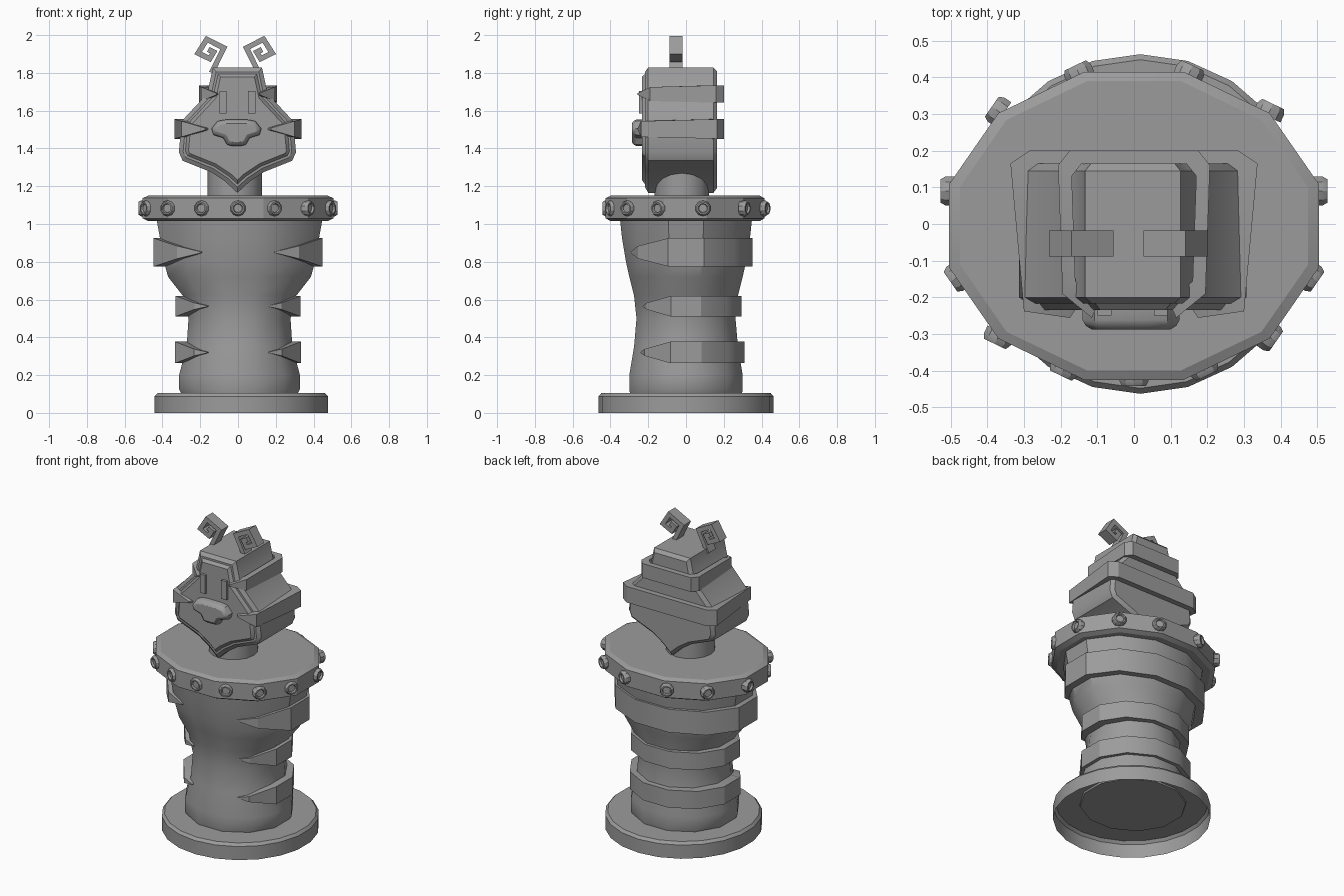
import bpy, bmesh, math
from mathutils import Vector

if "Cube" in bpy.data.objects:
    bpy.data.objects.remove(bpy.data.objects["Cube"])

stone = bpy.data.materials.new("grey stone")
stone.use_nodes = True
GREY = (0.33, 0.33, 0.33, 1)
stone.diffuse_color = GREY
stone.node_tree.nodes["Principled BSDF"].inputs["Base Color"].default_value = GREY


def loft(name, rings, caps=(True, True), angle=31):
    """Skin a row of closed rings and shade by angle."""
    bm = bmesh.new()
    rows = [[bm.verts.new(p) for p in ring] for ring in rings]
    n = len(rows[0])
    for a, b in zip(rows, rows[1:]):
        for i in range(n):
            j = (i + 1) % n
            bm.faces.new((a[i], a[j], b[j], b[i]))
    for row, cap in ((rows[0], caps[0]), (rows[-1], caps[1])):
        if cap:
            bm.faces.new(row)
    bmesh.ops.recalc_face_normals(bm, faces=bm.faces)
    if not all(caps) and bm.faces[:][0].normal.dot(bm.faces[:][0].calc_center_median()) < 0:
        bmesh.ops.reverse_faces(bm, faces=bm.faces)
    mesh = bpy.data.meshes.new(name)
    bm.to_mesh(mesh)
    bm.free()
    mesh.materials.append(stone)
    ob = bpy.data.objects.new(name, mesh)
    bpy.context.collection.objects.link(ob)
    bpy.ops.object.select_all(action="DESELECT")
    bpy.context.view_layer.objects.active = ob
    ob.select_set(True)
    bpy.ops.object.shade_smooth_by_angle(angle=math.radians(angle))
    return ob


def oval(t, rx, ry, z, cx=0.0, cy=0.0):
    """Point on an oval; t in degrees, counted from the front."""
    t = math.radians(t)
    return Vector((cx + rx * math.sin(t), cy - ry * math.cos(t), z))


def ring(n, rx, ry, z, start=0.0, cx=0.0, cy=0.0):
    return [oval(start + 360 * i / n, rx, ry, z, cx, cy) for i in range(n)]


def offset(pts, d, closed=True):
    """Mitred offset of an x-z outline."""
    out, n = [], len(pts)
    for i in range(n):
        p = Vector(pts[i])
        a = Vector(pts[i - 1]) if closed or i > 0 else None
        b = Vector(pts[(i + 1) % n]) if closed or i < n - 1 else None
        dirs = [v.normalized() for v in ((p - a) if a else None, (b - p) if b else None) if v]
        normals = [Vector((v.y, -v.x)) for v in dirs]
        m = sum(normals, Vector((0, 0))).normalized()
        out.append(p + m * d / max(0.4, m.dot(normals[0])))
    return out


def plate(name, outline, steps, cx=0.0):
    """Stack insets of an x-z outline along y; steps are (y, inset)."""
    return loft(name, [[(p.x + cx, y, p.y) for p in offset(outline, inset)] for y, inset in steps])


def mirrored(half):
    """Close a half outline listed from top to bottom on +x."""
    return half + [(-x, z) for x, z in reversed(half) if x > 0]


def strap(name, path, inner=0.82):
    """Wrap-around band; path holds (x, y, z_low, z_high)."""
    rings = []
    for x, y, lo, hi in path:
        rings.append([(x, y, lo), (x, y, hi), (x * inner, y * inner, hi), (x * inner, y * inner, lo)])
    return loft(name, rings)


# Round foot, open underneath
loft("foot", [ring(22, r, r, z, cx=0.017) for r, z in
              ((0.463, 0), (0.463, 0.088), (0.448, 0.105))], caps=(False, True))

# Twelve-sided waisted body
BODY = [(0.095, 0.305, 0.295), (0.125, 0.32, 0.3), (0.2, 0.32, 0.3), (0.35, 0.28, 0.275),
        (0.5, 0.27, 0.262), (0.62, 0.3, 0.275), (0.72, 0.378, 0.3), (0.8, 0.4, 0.318),
        (0.92, 0.42, 0.338), (1.03, 0.44, 0.35)]
FLAT = math.cos(math.radians(15))
loft("body", [ring(12, rx / FLAT, ry / FLAT, z, 15, 0.008) for z, rx, ry in BODY])


def body_size(z):
    for (z0, a0, b0), (z1, a1, b1) in zip(BODY, BODY[1:]):
        if z <= z1:
            f = (z - z0) / (z1 - z0)
            return a0 + (a1 - a0) * f, b0 + (b1 - b0) * f


def facet_point(t, rx, ry, z):
    """Point on the twelve-sided section at angle t."""
    k = math.floor((t - 15) / 30)
    a, b = (oval(15 + 30 * (k + i), rx / FLAT, ry / FLAT, z) for i in (0, 1))
    return a.lerp(b, (t - 15) / 30 - k)


# Wrapping straps with pointed front ends
for name, z, half, tip, gx, gy in (("upper_body_strap", 0.85, 0.075, 28, 0.038, 0.025),
                                   ("middle_body_strap", 0.565, 0.055, 33, 0.045, 0.025),
                                   ("lower_body_strap", 0.32, 0.057, 33, 0.045, 0.03)):
    rx, ry = body_size(z)
    path = []
    for t in [tip] + list(range(45, 316, 30)) + [360 - tip]:
        front = min(t, 360 - t)
        grow = min(1, (front - tip) / 30 + 0.25)
        h = half * max(0.04, min(1, (front - tip) / 38))
        p = facet_point(t, rx + gx * grow, ry + gy * grow, z)
        path.append((p.x, p.y, z - h, z + h))
    strap(name, path)

# Collar slab
RX, RY = 0.505, 0.42
loft("collar", [ring(12, RX * s / FLAT, RY * s / FLAT, z, 15, 0, -0.005) for z, s in
                ((1.015, 0.94), (1.03, 1), (1.137, 1), (1.15, 0.94))], angle=20)

# Studs round the collar
for i, t in enumerate([0, 22, 45, 70, 102, 135, 163]):
    for side in ((1, -1) if t else (1,)):
        p = facet_point(side * t, RX, RY, 1.083)
        k = math.floor((side * t - 15) / 30)
        a, b = (oval(15 + 30 * (k + j), RX, RY, 0) for j in (0, 1))
        along = (b - a).normalized()
        out = Vector((along.y, -along.x, 0))
        rings = []
        for r, d in ((0.042, -0.015), (0.042, 0.008), (0.034, 0.022), (0.026, 0.022), (0.022, 0.01)):
            rings.append([p + out * d + along * v.x + Vector((0, 0, v.y))
                          for v in ring(10, r, r, 0)])
        loft(f"stud_{i}_{'left' if side > 0 else 'right'}", rings)

# Neck
loft("neck", [ring(16, 0.145, 0.145, z, 0, -0.017, -0.022) for z in (1.12, 1.36)])

# Head: deep shield shape with stepped front
head = mirrored([(0.13, 1.828), (0.16, 1.69), (0.295, 1.545), (0.31, 1.38), (0.29, 1.335),
                 (0.14, 1.275), (0.065, 1.225), (0, 1.165)])
plate("head", head, ((0.165, 0.02), (0.145, 0), (-0.2, 0), (-0.217, 0.022),
                     (-0.217, 0.034), (-0.234, 0.05)), -0.003)

# Head straps
for name, z, half, side in (
        ("upper_head_strap", 1.688, 0.046, [(0.115, -0.256, 0.1), (0.195, -0.19, 0.8), (0.207, 0.16, 1), (0.175, 0.2, 1)]),
        ("lower_head_strap", 1.503, 0.052, [(0.175, -0.256, 0.1), (0.3, -0.238, 0.8), (0.337, 0.165, 1), (0.285, 0.2, 1)])):
    path = [(x, y, z - half * s, z + half * s) for x, y, s in side]
    strap(name, path + [(-x, y, lo, hi) for x, y, lo, hi in reversed(path)])

# Eyes
for name, x in (("left_eye", 0.073), ("right_eye", -0.08)):
    plate(name, [(x + 0.019, 1.705), (x + 0.019, 1.585), (x - 0.019, 1.585), (x - 0.019, 1.705)],
          ((-0.22, 0), (-0.25, 0)))

# Broad muzzle
muzzle = mirrored([(0.055, 1.553), (0.1, 1.545), (0.132, 1.505), (0.122, 1.472), (0.07, 1.455),
                   (0.05, 1.42), (0.025, 1.413)])
plate("muzzle", muzzle, ((-0.22, 0), (-0.262, 0), (-0.278, 0.008), (-0.287, 0.022)), -0.008)

# Square-spiral antennae
coil = [(0.125, 1.8), (0.06, 1.932), (0.15, 1.978), (0.196, 1.905), (0.135, 1.875),
        (0.114, 1.91), (0.142, 1.924)]
for name, side in (("left_antenna", 1), ("right_antenna", -1)):
    left, right = offset(coil, 0.014, False), offset(coil, -0.014, False)
    loft(name, [[(side * p.x - 0.015, y, p.y) for p, y in
                 ((l, -0.088), (l, -0.018), (r, -0.018), (r, -0.088))] for l, r in zip(left, right)])
